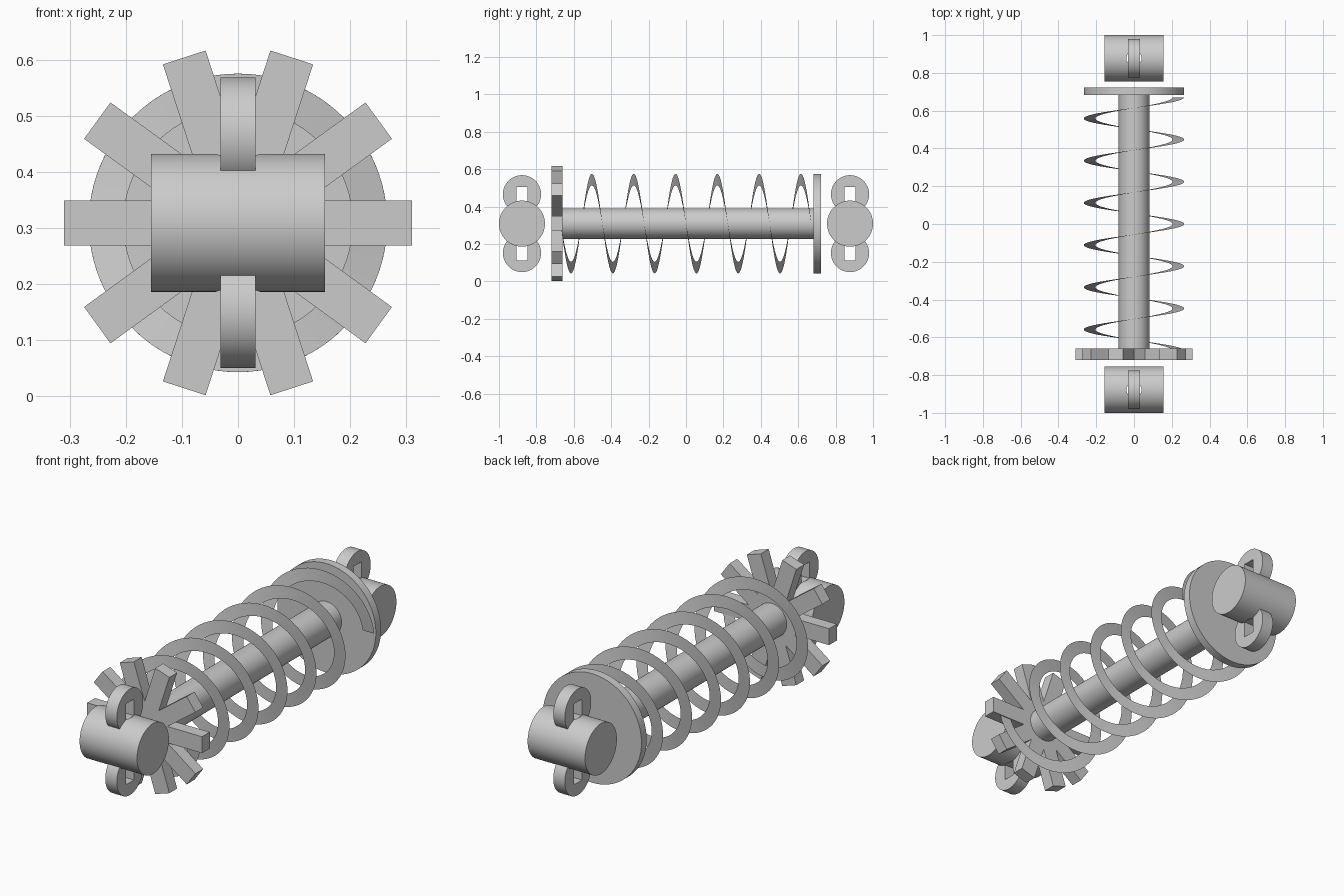
import bpy, bmesh
from math import sin, cos, pi, radians
from mathutils import Vector

cube = bpy.data.objects.get("Cube")
if cube:
    bpy.data.objects.remove(cube, do_unlink=True)

MID = 0.309          # height of the long axis
steel = bpy.data.materials.new("plain_grey")
steel.use_nodes = True
steel.diffuse_color = (0.6, 0.6, 0.6, 1)
steel.node_tree.nodes["Principled BSDF"].inputs["Base Color"].default_value = (0.6, 0.6, 0.6, 1)


def activate(obj):
    bpy.ops.object.select_all(action='DESELECT')
    obj.select_set(True)
    bpy.context.view_layer.objects.active = obj


def smooth(obj):
    activate(obj)
    bpy.ops.object.shade_smooth_by_angle(angle=radians(35))


def cylinder(name, radius, length, location, axis, sides=64):
    rotation = {'X': (0, pi / 2, 0), 'Y': (pi / 2, 0, 0), 'Z': (0, 0, 0)}[axis]
    bpy.ops.mesh.primitive_cylinder_add(vertices=sides, radius=radius, depth=length,
                                        location=location, rotation=rotation)
    obj = bpy.context.object
    obj.name = name
    obj.data.materials.append(steel)
    return obj


def cut(obj, cutter):
    cutter.hide_render = True
    activate(obj)
    mod = obj.modifiers.new("cut", 'BOOLEAN')
    mod.operation = 'DIFFERENCE'
    mod.object = cutter
    bpy.ops.object.modifier_apply(modifier=mod.name)
    bpy.data.objects.remove(cutter, do_unlink=True)


def from_bmesh(name, bm):
    mesh = bpy.data.meshes.new(name)
    bm.to_mesh(mesh)
    bm.free()
    obj = bpy.data.objects.new(name, mesh)
    bpy.context.collection.objects.link(obj)
    mesh.materials.append(steel)
    return obj


# Central rod and round back plate
smooth(cylinder("rod", 0.081, 1.36, (0, 0.01, MID), 'Y'))
smooth(cylinder("back_plate", 0.266, 0.04, (0, 0.703, MID), 'Y', 96))

# Front star plate with ten square-ended spokes
SPOKES, REACH, HALF = 10, 0.31, 0.04
bm = bmesh.new()
outline = []
for i in range(SPOKES):
    a = 2 * pi * i / SPOKES
    out, side = Vector((cos(a), 0, sin(a))), Vector((-sin(a), 0, cos(a)))
    valley = a + pi / SPOKES
    r = HALF / sin(pi / SPOKES)
    outline += [out * REACH - side * HALF, out * REACH + side * HALF,
                Vector((r * cos(valley), 0, r * sin(valley)))]
face = bm.faces.new([bm.verts.new(p + Vector((0, -0.72, MID))) for p in outline])
extruded = bmesh.ops.extrude_face_region(bm, geom=[face])
bmesh.ops.translate(bm, vec=(0, 0.06, 0),
                    verts=[v for v in extruded["geom"] if isinstance(v, bmesh.types.BMVert)])
bmesh.ops.recalc_face_normals(bm, faces=bm.faces)
from_bmesh("star_plate", bm)

# Flat ribbon spring wound around the rod
TURNS, STEPS, PITCH = 6, 72, 0.2235
bm = bmesh.new()
previous = None
for i in range(TURNS * STEPS + 1):
    turn = i / STEPS - TURNS / 2
    a = -2 * pi * turn
    pair = [bm.verts.new((r * cos(a), PITCH * turn, MID + r * sin(a))) for r in (0.204, 0.266)]
    if previous:
        bm.faces.new((previous[0], previous[1], pair[1], pair[0]))
    previous = pair
smooth(from_bmesh("spring", bm))

# End mounts: cross barrel with a vertical bore and two slotted lugs
for end, y in (("front", -0.877), ("back", 0.877)):
    barrel = cylinder(end + "_barrel", 0.123, 0.31, (0, y, MID), 'X')
    cut(barrel, cylinder("bore_cutter", 0.04, 0.6, (0, y, MID), 'Z', 32))
    smooth(barrel)
    for place, sign in (("upper", 1), ("lower", -1)):
        z = MID + sign * 0.157
        lug = cylinder(f"{end}_{place}_lug", 0.102, 0.062, (0, y, z), 'X')
        bpy.ops.mesh.primitive_cube_add(size=1, location=(0, y, z))
        slot = bpy.context.object
        slot.scale = (0.2, 0.06, 0.08)
        bpy.context.view_layer.update()
        cut(lug, slot)
        smooth(lug)
